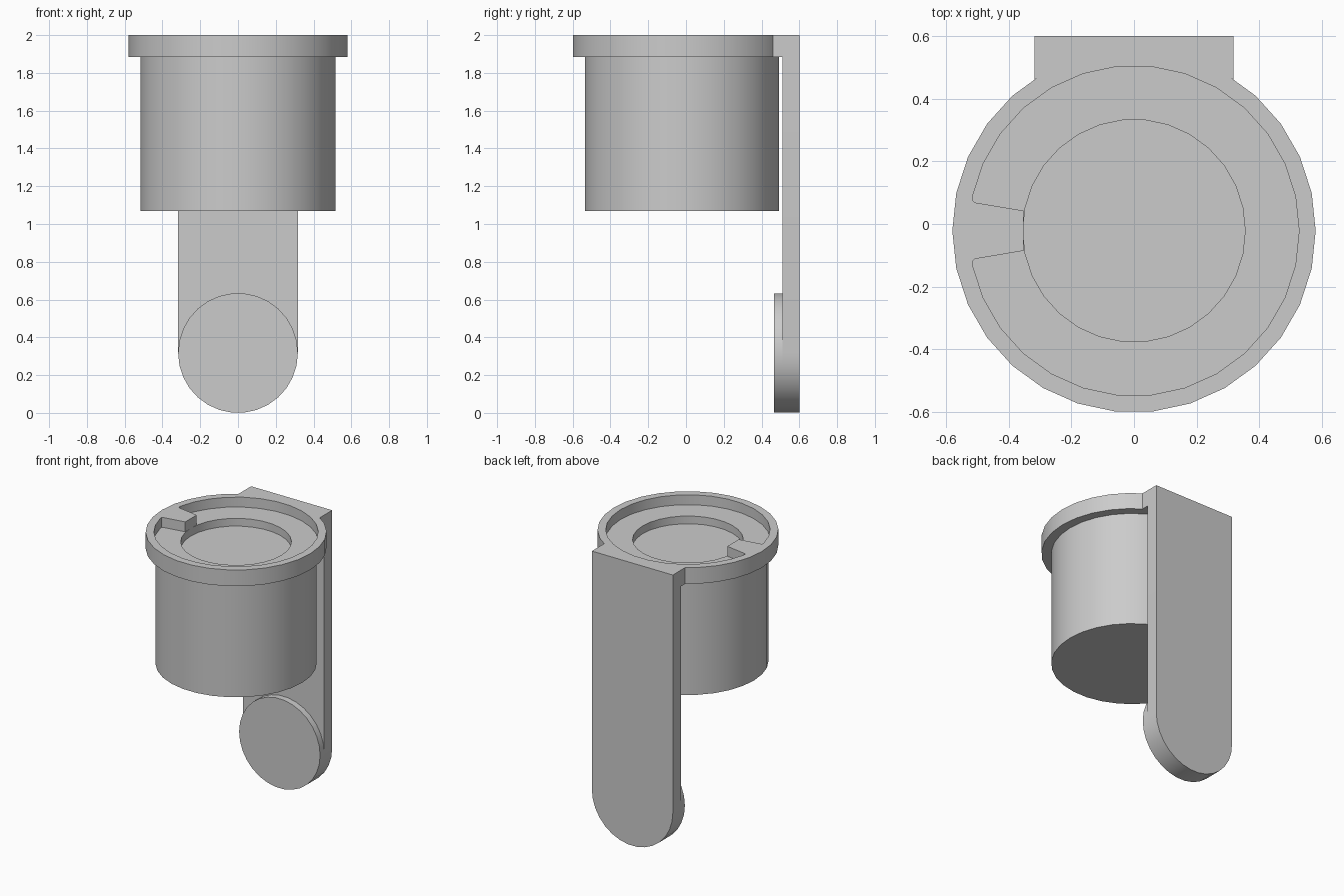
import bpy, bmesh
from math import sin, cos, pi, radians

cube = bpy.data.objects.get("Cube")
if cube:
    bpy.data.objects.remove(cube, do_unlink=True)

SIDES = 30
CY = -0.0215          # cup axis in y
RIM_R, RIM_Z = 0.58, 1.885
HALF_W = 0.317        # half width of the back plate

grey = bpy.data.materials.new("plain_grey")
grey.use_nodes = True
colour = (0.6, 0.6, 0.6, 1)
grey.diffuse_color = colour
grey.node_tree.nodes["Principled BSDF"].inputs["Base Color"].default_value = colour


def finish(name, bm):
    """Turn a bmesh into a shaded object."""
    bmesh.ops.remove_doubles(bm, verts=bm.verts, dist=1e-5)
    bmesh.ops.recalc_face_normals(bm, faces=bm.faces)
    mesh = bpy.data.meshes.new(name)
    bm.to_mesh(mesh)
    bm.free()
    mesh.materials.append(grey)
    obj = bpy.data.objects.new(name, mesh)
    bpy.context.collection.objects.link(obj)
    bpy.ops.object.select_all(action='DESELECT')
    obj.select_set(True)
    bpy.context.view_layer.objects.active = obj
    bpy.ops.object.shade_smooth_by_angle(angle=radians(30))
    return obj


def prism(name, outline, offset):
    """Extrude a closed 3D outline along an offset."""
    bm = bmesh.new()
    face = bm.faces.new([bm.verts.new(p) for p in outline])
    new = bmesh.ops.extrude_face_region(bm, geom=[face], use_keep_orig=True)["geom"]
    verts = [g for g in new if isinstance(g, bmesh.types.BMVert)]
    bmesh.ops.translate(bm, verts=verts, vec=offset)
    return finish(name, bm)


def arc(radius, start, end, steps):
    """Points on an arc, angles in degrees."""
    angles = [radians(start + (end - start) * i / steps) for i in range(steps + 1)]
    return [(radius * cos(a), radius * sin(a)) for a in angles]


# Cup: body, rim, ring-shaped ledge and round inner recess in one lathe profile
profile = [(0, 1.07), (0.517, 1.07), (0.517, RIM_Z), (RIM_R, RIM_Z), (RIM_R, 2),
           (0.527, 2), (0.527, 1.93), (0.355, 1.93), (0.355, 1.875), (0, 1.875)]
bm = bmesh.new()
pts = [bm.verts.new((r, CY, z)) for r, z in profile]
edges = [bm.edges.new(pair) for pair in zip(pts, pts[1:])]
bmesh.ops.spin(bm, geom=pts + edges, cent=(0, CY, 0), axis=(0, 0, 1),
               angle=2 * pi, steps=SIDES, use_merge=True)
finish("cup", bm)

# Key tab: reaches from the rim over the ledge, flared where it meets the rim
side = [(-0.5155, 0.11), (-0.516, 0.097), (-0.508, 0.09), (-0.353, 0.064)]
outline = side + [(x, -y) for x, y in reversed(side)] + [(-0.527, 0)]
prism("key_tab", [(x, CY + y, 1.92) for x, y in outline], (0, 0, 0.08))

# Bracket: joins the rim to the back plate, hugging the rim
hug = [(HALF_W, 0.483)] + arc(RIM_R, 60, 120, 5) + [(-HALF_W, 0.483)]
outline = [(x, CY + y, RIM_Z) for x, y in hug]
outline += [(-HALF_W, 0.6, RIM_Z), (HALF_W, 0.6, RIM_Z)]
prism("rim_bracket", outline, (0, 0, 2 - RIM_Z))

# Back plate: long strip with a round lower end
outline = [(x, 0.6, HALF_W + z) for x, z in arc(HALF_W, 180, 360, SIDES // 2)]
outline += [(HALF_W, 0.6, RIM_Z), (-HALF_W, 0.6, RIM_Z)]
prism("back_plate", outline, (0, -0.09, 0))

# Foot disc: round pad on the front of the plate's lower end
outline = [(x, 0.512, HALF_W + z) for x, z in arc(HALF_W, 0, 360, SIDES)[:-1]]
prism("foot_disc", outline, (0, -0.047, 0))
